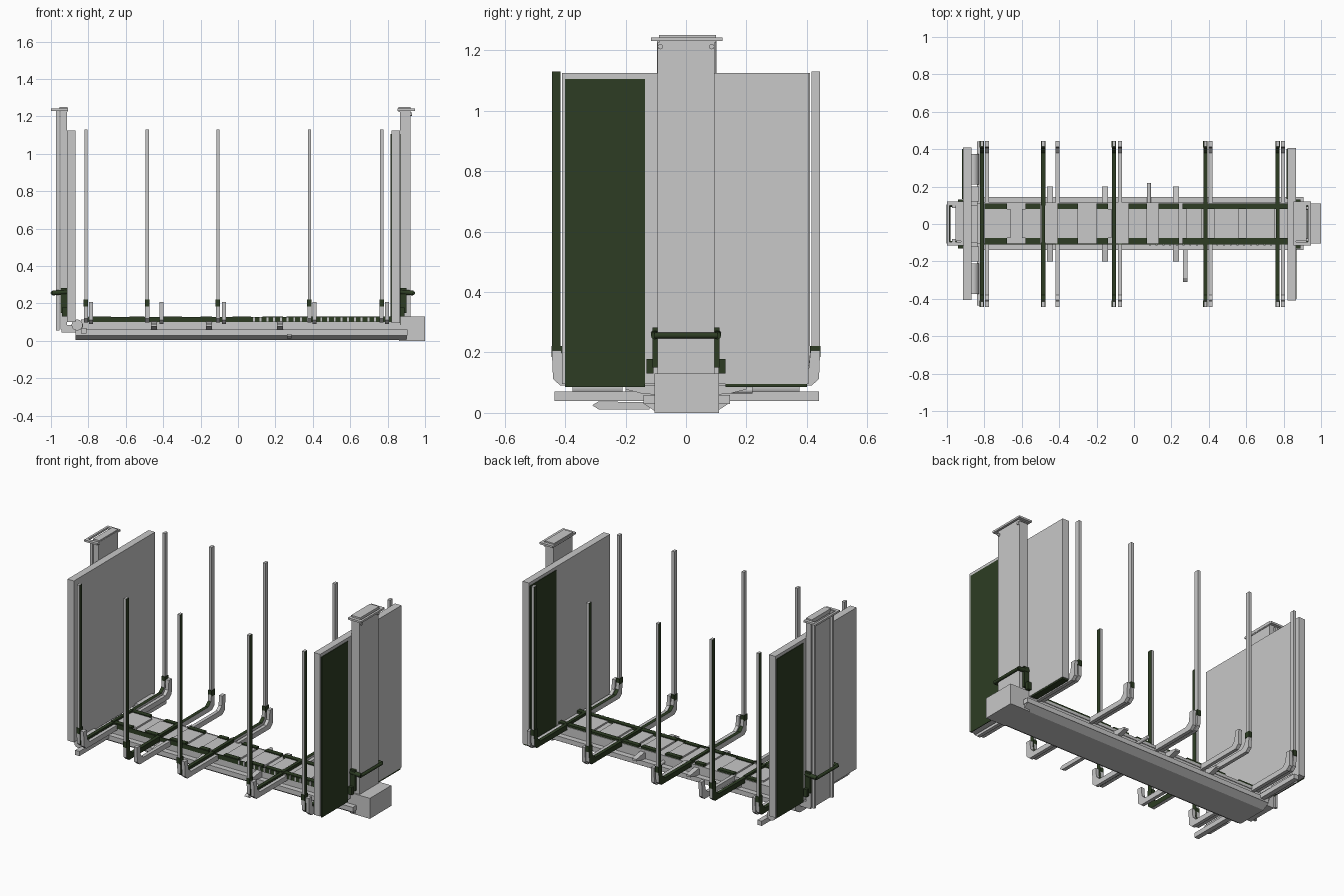
import bpy, bmesh, math
from mathutils import Vector

if "Cube" in bpy.data.objects:
    bpy.data.objects.remove(bpy.data.objects["Cube"])


def material(name, rgb):
    m = bpy.data.materials.new(name)
    m.diffuse_color = (*rgb, 1)
    m.use_nodes = True
    m.node_tree.nodes["Principled BSDF"].inputs["Base Color"].default_value = m.diffuse_color
    return m


GREY = material("light grey", (0.58, 0.58, 0.58))
GREEN = material("dark green", (0.026, 0.046, 0.017))


def finish(name, bm, mat, rule=None):
    """Turn a bmesh into an object; rule(normal) picks the green faces."""
    bmesh.ops.recalc_face_normals(bm, faces=bm.faces)
    me = bpy.data.meshes.new(name)
    me.materials.append(mat)
    if rule:
        me.materials.append(GREEN)
        for f in bm.faces:
            f.material_index = int(rule(f.normal))
    bm.to_mesh(me)
    bm.free()
    ob = bpy.data.objects.new(name, me)
    bpy.context.collection.objects.link(ob)
    return ob


def box(name, x, y, z, mat=GREY, rule=None):
    bm = bmesh.new()
    bmesh.ops.create_cube(bm, size=1)
    for v in bm.verts:
        for i, (a, b) in enumerate((x, y, z)):
            v.co[i] = a + (b - a) * (v.co[i] + 0.5)
    return finish(name, bm, mat, rule)


def profile_yz(name, pts, x, mat=GREY, rule=None):
    """Extrude a y-z outline along x."""
    bm = bmesh.new()
    face = bm.faces.new([bm.verts.new((x[0], y, z)) for y, z in pts])
    ext = bmesh.ops.extrude_face_region(bm, geom=[face])
    verts = [g for g in ext["geom"] if isinstance(g, bmesh.types.BMVert)]
    bmesh.ops.translate(bm, verts=verts, vec=(x[1] - x[0], 0, 0))
    return finish(name, bm, mat, rule)


def cylinder(name, a, b, r, mat=GREY, sides=12):
    a, b = Vector(a), Vector(b)
    bm = bmesh.new()
    bmesh.ops.create_cone(bm, cap_ends=True, segments=sides, radius1=r, radius2=r, depth=(b - a).length)
    rot = (b - a).to_track_quat("Z", "Y").to_matrix()
    bmesh.ops.rotate(bm, verts=bm.verts, matrix=rot)
    bmesh.ops.translate(bm, verts=bm.verts, vec=(a + b) / 2)
    ob = finish(name, bm, mat)
    for p in ob.data.polygons:
        p.use_smooth = len(p.vertices) == 4
    return ob


# Chassis: bottom plate, side sills, centre beam and end block
profile_yz("bottom_plate", [(-0.10, 0.004), (0.10, 0.004), (0.14, 0.03), (-0.14, 0.03)], (-0.87, 0.90))
box("side_sill", (-0.87, 0.905), (-0.14, 0.145), (0.03, 0.06))
box("centre_beam", (-0.84, 0.86), (-0.105, 0.11), (0.06, 0.115))
box("end_block", (0.86, 1.0), (-0.105, 0.11), (0, 0.13))
box("end_foot", (-0.945, -0.84), (-0.10, 0.10), (0.045, 0.085))
box("cross_bar", (-0.84, -0.81), (-0.435, 0.44), (0.04, 0.07))

# Deck: raised plates between the bolsters
for a, b in ((-0.80, -0.66), (-0.60, -0.50), (-0.41, -0.30), (-0.20, -0.12),
             (-0.03, 0.07), (0.13, 0.24), (0.28, 0.36), (0.43, 0.56), (0.60, 0.75)):
    box("deck_plate", (a, b), (-0.075, 0.08), (0.115, 0.125))

# Deck edge strips: dashes at one end, toothed runs at the other
for y in ((-0.105, -0.075), (0.08, 0.11)):
    for a, b in ((-0.80, -0.68), (-0.58, -0.50), (-0.41, -0.30),
                 (-0.20, -0.14), (-0.03, 0.07), (0.13, 0.24), (0.26, 0.82)):
        box("edge_strip", (a, b), y, (0.115, 0.131), GREEN)
box("edge_rail", (-0.82, 0.85), (-0.110, -0.105), (0.10, 0.128), GREEN)
box("edge_rail", (-0.82, 0.85), (0.11, 0.114), (0.10, 0.118), GREY)
for i in range(20):
    x = 0.08 + i * 0.036
    box("rail_tooth", (x, x + 0.01), (-0.114, -0.110), (0.102, 0.128))

# Bolsters and stakes
BOLSTER = [(0.10, 0.098), (0.415, 0.098), (0.44, 0.12), (0.444, 0.215),
           (0.412, 0.215), (0.406, 0.155), (0.38, 0.13), (0.10, 0.13)]
for x, gx in ((-0.813, -0.785), (-0.485, -0.41), (-0.107, -0.075), (0.382, 0.41), (0.768, 0.797)):
    box("bolster_middle", (x - 0.01, x + 0.01), (-0.10, 0.10), (0.11, 0.134), GREEN)
    for s in (-1, 1):
        pts = [(s * y, z) for y, z in BOLSTER]
        profile_yz("bolster_arm", pts, (x - 0.011, x + 0.011), GREY,
                   lambda n: n.z > 0.3 or n.x * s < -0.5)
        low = [(y, z - 0.008) for y, z in pts]
        profile_yz("support_arm", low, (gx - 0.011, gx + 0.011), GREY)
        ys = sorted((s * 0.415, s * 0.443))
        box("stake", (x - 0.009, x + 0.009), ys, (0.20, 1.13), GREY,
            lambda n: n.x * s < -0.5)
        box("stake_socket", (x - 0.012, x + 0.012), sorted((s * 0.41, s * 0.445)), (0.185, 0.222), GREEN)

# Side stubs and valves
for x in (-0.45, -0.155, 0.225):
    for s in (-1, 1):
        pts = [(s * 0.10, 0.06), (s * 0.15, 0.065), (s * 0.20, 0.078),
               (s * 0.20, 0.09), (s * 0.10, 0.105)]
        profile_yz("side_stub", pts, (x - 0.016, x + 0.016))
cylinder("side_pipe", (0.08, 0.10, 0.075), (0.08, 0.22, 0.075), 0.011)
profile_yz("valve_lever", [(-0.12, 0.012), (-0.29, 0.012), (-0.31, 0.025), (-0.29, 0.038), (-0.12, 0.035)],
           (0.262, 0.286))

# Rounded pads under the first wall
for s in (-1, 1):
    cylinder("pad_roller", (-0.86, s * 0.21, 0.085), (-0.86, s * 0.375, 0.085), 0.03)
    box("pad", (-0.87, -0.83), sorted((s * 0.12, s * 0.20)), (0.07, 0.09))

# End walls with green panels
box("left_wall", (-0.915, -0.87), (-0.405, 0.41), (0.10, 1.125))
box("right_wall", (0.82, 0.865), (-0.41, 0.405), (0.095, 1.125))
box("right_wall_panel", (0.865, 0.869), (-0.40, -0.135), (0.085, 1.105), GREEN)
box("right_wall_inner_panel", (0.816, 0.82), (0.135, 0.40), (0.095, 1.105), GREEN)
box("left_wall_panel", (-0.919, -0.915), (0.135, 0.40), (0.095, 1.105), GREEN)
box("right_wall_base", (0.822, 0.863), (0.13, 0.40), (0.085, 0.095), GREEN)

# End columns with open frames on top
box("right_column", (0.865, 0.922), (-0.095, 0.095), (0.10, 1.225))
box("left_column", (-0.948, -0.915), (-0.095, 0.10), (0.06, 1.225))
for y in (-0.088, 0.093):
    box("left_post", (-0.973, -0.955), (y - 0.008, y + 0.008), (0.055, 1.235))


def column_frame(x0, x1):
    for y in (-0.115, 0.10):
        box("frame_side", (x0, x1), (y, y + 0.02), (1.23, 1.242))
    for x in (x0, x1 - 0.014):
        box("frame_bar", (x, x + 0.014), (-0.10, 0.105), (1.23, 1.242))


column_frame(0.853, 0.945)
column_frame(-1.0, -0.91)
box("column_cap", (0.858, 0.922), (-0.09, 0.10), (1.225, 1.25))
box("column_cap", (-0.955, -0.912), (-0.09, 0.10), (1.225, 1.25))
for s in (-1, 1):
    cylinder("column_bolt", (0.90, s * 0.085, 1.212), (0.93, s * 0.085, 1.212), 0.009)

# Green grab handles with side brackets
for d, wall, bar in ((1, 0.865, 0.937), (-1, -0.915, -0.992)):
    cylinder("handle_bar", (bar, -0.105, 0.256), (bar, 0.105, 0.256), 0.01, GREEN)
    for s in (-1, 1):
        y = s * 0.103
        cylinder("handle_arm", (wall, y, 0.262), (bar, y, 0.256), 0.013, GREEN)
        box("handle_bracket", sorted((wall, wall + d * 0.035)), (y - 0.008, y + 0.008), (0.15, 0.282), GREEN)
        box("handle_foot", sorted((wall, wall + d * 0.025)), sorted((s * 0.108, s * 0.13)), (0.13, 0.178), GREEN)
